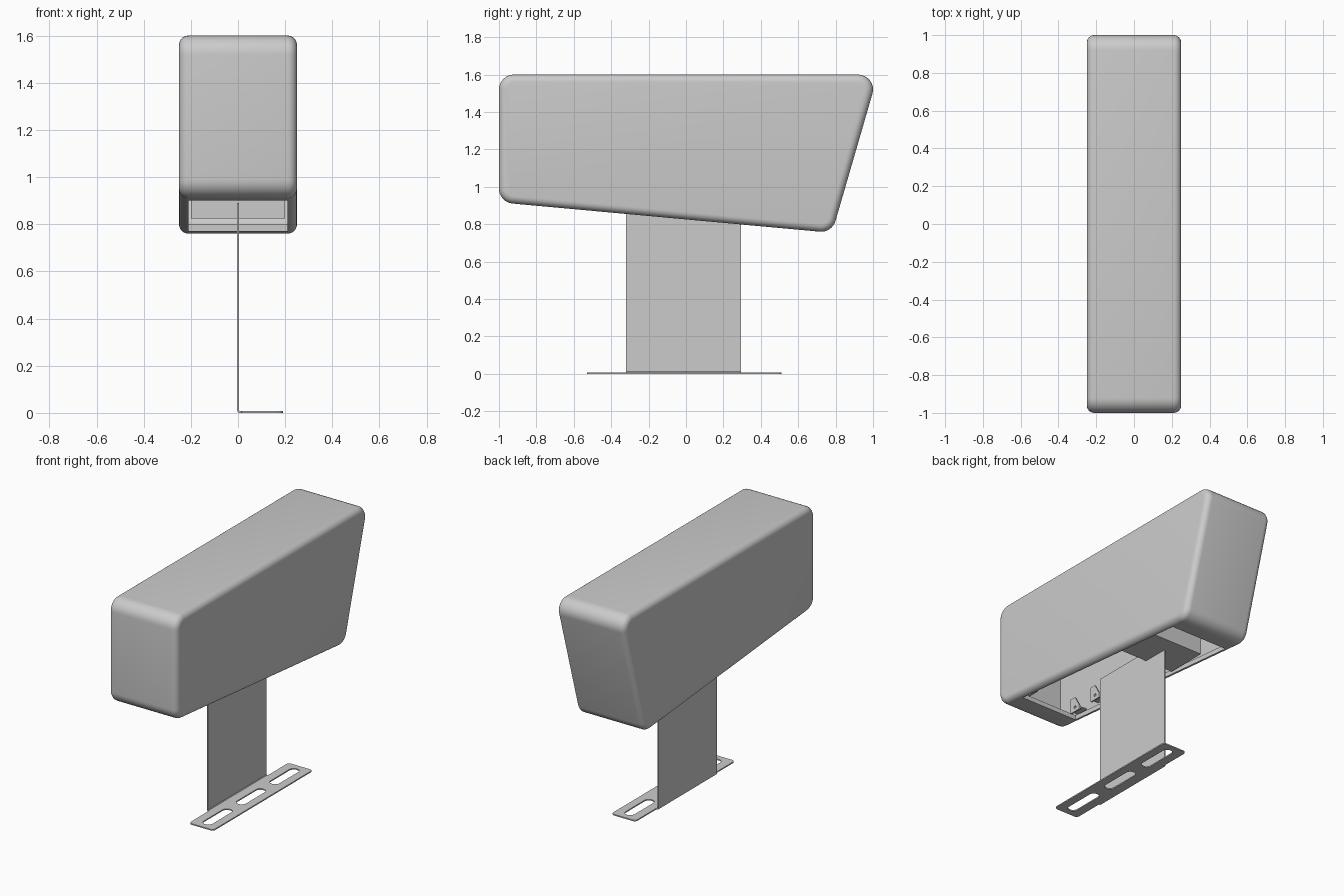
import bpy, bmesh, math
from mathutils import Vector

if "Cube" in bpy.data.objects:
    bpy.data.objects.remove(bpy.data.objects["Cube"])


def fillet(pts, r, steps=6):
    """Round every corner of a 2D polygon with radius r."""
    out = []
    n = len(pts)
    for i in range(n):
        p = Vector(pts[i])
        a = (Vector(pts[i - 1]) - p).normalized()
        b = (Vector(pts[(i + 1) % n]) - p).normalized()
        half = a.angle(b) / 2
        c = p + (a + b).normalized() * (r / math.sin(half))
        t0 = p + a * (r / math.tan(half)) - c
        t1 = p + b * (r / math.tan(half)) - c
        total = t0.angle(t1)
        sign = 1 if t0.x * t1.y - t0.y * t1.x > 0 else -1
        for k in range(steps + 1):
            ang = sign * total * k / steps
            out.append((c.x + t0.x * math.cos(ang) - t0.y * math.sin(ang),
                        c.y + t0.x * math.sin(ang) + t0.y * math.cos(ang)))
    return out


def prism(name, pts, axis, lo, hi, bevel=0):
    """Extrude a 2D outline along x (y,z), y (x,z) or z (x,y)."""
    place = {'x': lambda a, b, h: (h, a, b),
             'y': lambda a, b, h: (a, h, b),
             'z': lambda a, b, h: (a, b, h)}[axis]
    bm = bmesh.new()
    bottom = [bm.verts.new(place(a, b, lo)) for a, b in pts]
    top = [bm.verts.new(place(a, b, hi)) for a, b in pts]
    caps = [bm.faces.new(bottom), bm.faces.new(top[::-1])]
    n = len(pts)
    for i in range(n):
        j = (i + 1) % n
        bm.faces.new((bottom[j], bottom[i], top[i], top[j]))
    bmesh.ops.recalc_face_normals(bm, faces=bm.faces)
    if bevel:
        bmesh.ops.bevel(bm, geom=[e for f in caps for e in f.edges], offset=bevel,
                        segments=6, profile=0.5, affect='EDGES')
    me = bpy.data.meshes.new(name)
    bm.to_mesh(me)
    bm.free()
    ob = bpy.data.objects.new(name, me)
    bpy.context.collection.objects.link(ob)
    return ob


def rect(a0, a1, b0, b1):
    return [(a0, b0), (a1, b0), (a1, b1), (a0, b1)]


def cut(ob, cutters):
    for c in cutters:
        m = ob.modifiers.new("cut", 'BOOLEAN')
        m.object, m.operation, m.solver = c, 'DIFFERENCE', 'EXACT'
        bpy.context.view_layer.objects.active = ob
        bpy.ops.object.modifier_apply(modifier=m.name)
        bpy.data.objects.remove(c)


def smooth(ob):
    bpy.ops.object.select_all(action='DESELECT')
    ob.select_set(True)
    bpy.context.view_layer.objects.active = ob
    bpy.ops.object.shade_smooth_by_angle(angle=math.radians(30))


# Hollow rounded housing with a rectangular opening underneath
outer = [(-1, 0.917), (0.781, 0.754), (1.0265, 1.6), (-1, 1.6)]
inner = [(-0.97, 0.945), (0.757, 0.787), (0.987, 1.57), (-0.97, 1.57)]
housing = prism("housing", fillet(outer, 0.08, 8), 'x', -0.25, 0.25, 0.04)
cavity = prism("cavity_cutter", fillet(inner, 0.05), 'x', -0.225, 0.225)
opening = prism("opening_cutter", rect(-0.21, 0.21, -0.81, 0.62), 'z', 0.6, 1.0)
cut(housing, [cavity, opening])
smooth(housing)

# Inner mounting block
prism("inner_block", rect(-0.2, 0.2, 0.12, 0.4), 'z', 0.825, 0.98)

# Small drilled mounting tabs inside the front of the opening
for side in (-1, 1):
    for y in (-0.76, -0.57):
        x = side * 0.17
        tab = prism("mounting_tab", [(y - 0.04, 0.92), (y + 0.04, 0.92),
                                     (y + 0.04, 0.95), (y, 1.02), (y - 0.04, 1.02)],
                    'x', x - 0.005, x + 0.005)
        hole = [(y + 0.01 * math.cos(t * math.pi / 6), 0.95 + 0.01 * math.sin(t * math.pi / 6))
                for t in range(12)]
        cut(tab, [prism("hole_cutter", hole, 'x', x - 0.1, x + 0.1)])
        prism("tab_foot", rect(min(x, side * 0.225), max(x, side * 0.225), y - 0.04, y + 0.04),
              'z', 0.935, 0.943)

# Upright sheet post with a bent foot
prism("post", [(-0.004, 0.89), (0.004, 0.89), (0.004, 0.012), (0.008, 0.008), (0.03, 0.008),
               (0.03, 0), (0.006, 0), (-0.001, 0.003), (-0.004, 0.01)], 'y', -0.32, 0.295)

# Slotted base flange
flange = prism("base_flange", fillet(rect(0.012, 0.19, -0.53, 0.51), 0.02), 'z', 0, 0.008)
slots = [prism("slot_cutter", fillet(rect(0.07, 0.135, y - 0.13, y + 0.13), 0.032), 'z', -0.1, 0.1)
         for y in (-0.36, -0.01, 0.34)]
cut(flange, slots)
smooth(flange)
